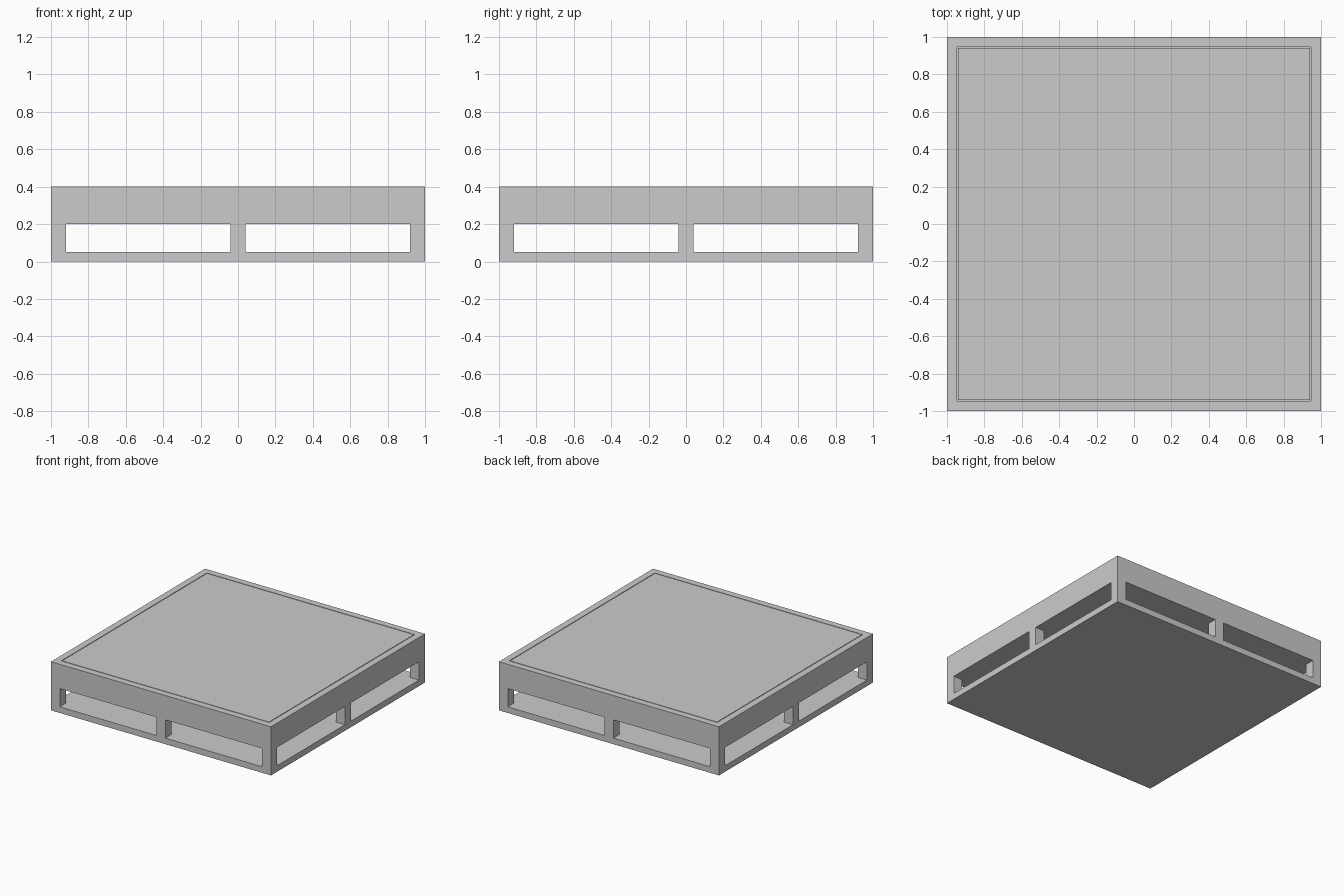
import bpy, bmesh
from mathutils import Matrix

if "Cube" in bpy.data.objects:
    bpy.data.objects.remove(bpy.data.objects["Cube"])


def make_box(name, center, size, groove=False):
    bm = bmesh.new()
    bmesh.ops.create_cube(bm, size=1.0, matrix=Matrix.Translation(center) @ Matrix.Diagonal((*size, 1)))
    if groove:
        # Rim, then a narrow sunken channel around the centre panel
        top = max(bm.faces, key=lambda f: f.calc_center_median().z)
        bmesh.ops.inset_region(bm, faces=[top], thickness=0.077)
        ring = bmesh.ops.inset_region(bm, faces=[top], thickness=0.008)["faces"]
        ext = bmesh.ops.extrude_face_region(bm, geom=ring)
        verts = [g for g in ext["geom"] if isinstance(g, bmesh.types.BMVert)]
        bmesh.ops.translate(bm, verts=verts, vec=(0, 0, -0.01))
        bmesh.ops.delete(bm, geom=[f for f in ring if f.is_valid], context='FACES_ONLY')
        bmesh.ops.recalc_face_normals(bm, faces=bm.faces)
    mesh = bpy.data.meshes.new(name)
    bm.to_mesh(mesh)
    bm.free()
    obj = bpy.data.objects.new(name, mesh)
    bpy.context.collection.objects.link(obj)
    return obj


# Thin base and thick grooved top
make_box("base_board", (0, 0, 0.025), (2, 2, 0.05))
make_box("top_slab", (0, 0, 0.3), (2, 2, 0.2), groove=True)

# Posts at the corners and the middle of each side
for i in (-1, 0, 1):
    for j in (-1, 0, 1):
        if i or j:
            make_box(f"post_{i + 1}_{j + 1}", (i * 0.96, j * 0.96, 0.125), (0.08, 0.08, 0.15))
